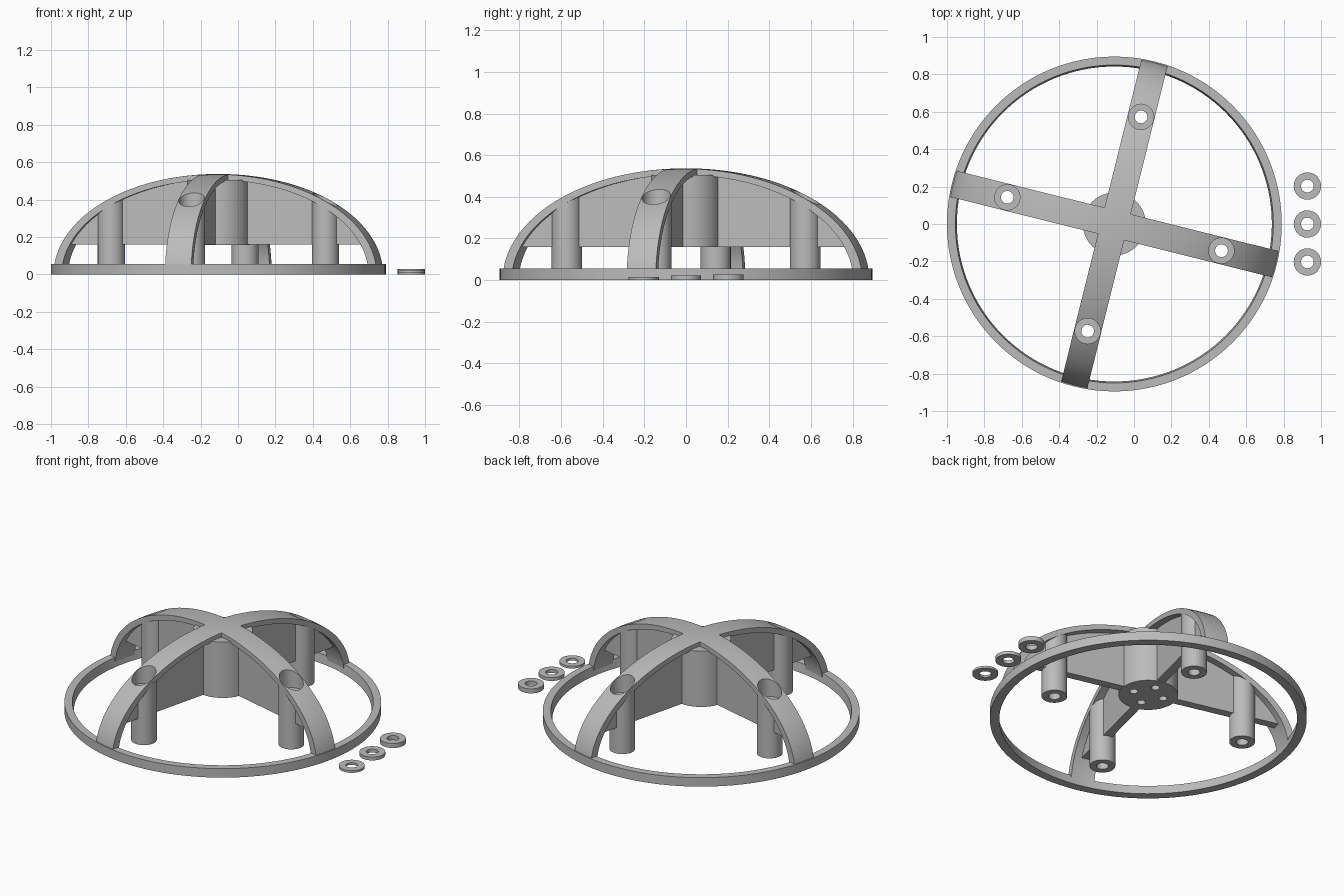
import bpy, bmesh, math
from mathutils import Matrix

cube = bpy.data.objects.get("Cube")
if cube:
    bpy.data.objects.remove(cube, do_unlink=True)

CX = -0.105                      # frame centre on x
TURN = math.radians(-14)         # arm rotation
HEIGHT, RADIUS = 0.537, 0.893    # outer dome

grey = bpy.data.materials.new("plain grey")
grey.use_nodes = True
grey.diffuse_color = (0.5, 0.5, 0.5, 1)
grey.node_tree.nodes["Principled BSDF"].inputs["Base Color"].default_value = (0.5, 0.5, 0.5, 1)


def make(name, bm):
    bmesh.ops.recalc_face_normals(bm, faces=bm.faces)
    mesh = bpy.data.meshes.new(name)
    bm.to_mesh(mesh)
    bm.free()
    mesh.materials.append(grey)
    ob = bpy.data.objects.new(name, mesh)
    bpy.context.collection.objects.link(ob)
    return ob


def lathe(name, profile, centres=((CX, 0),), seg=48):
    """Revolve a closed (radius, z) profile around each centre."""
    bm = bmesh.new()
    for cx, cy in centres:
        rings = []
        for i in range(seg):
            a = math.tau * i / seg
            rings.append([bm.verts.new((cx + r * math.cos(a), cy + r * math.sin(a), z))
                          for r, z in profile])
        n = len(profile)
        for i in range(seg):
            p, q = rings[i], rings[(i + 1) % seg]
            for j in range(n):
                k = (j + 1) % n
                if profile[j][0] or profile[k][0]:
                    bm.faces.new((p[j], q[j], q[k], p[k]))
    bmesh.ops.remove_doubles(bm, verts=bm.verts, dist=1e-6)
    return make(name, bm)


def rod(r, z0, z1):
    return [(0, z0), (r, z0), (r, z1), (0, z1)]


def arc(a, b, steps=40):
    pts = [(a * math.cos(math.pi / 2 * i / steps), b * math.sin(math.pi / 2 * i / steps))
           for i in range(steps)]
    return pts + [(0, b)]


def cross(name, half, z0, z1):
    """Upright prism with a plus-shaped plan."""
    bm = bmesh.new()
    plan = []
    for i in range(4):
        rot = Matrix.Rotation(TURN + i * math.pi / 2, 3, 'Z')
        for x, y in ((1.1, -half), (1.1, half), (half, half)):
            p = rot @ Matrix.Translation((x, y, 0)).to_translation()
            plan.append(bm.verts.new((p.x + CX, p.y, z0)))
    face = bm.faces.new(plan)
    top = bmesh.ops.extrude_face_region(bm, geom=[face])["geom"]
    bmesh.ops.translate(bm, vec=(0, 0, z1 - z0),
                        verts=[v for v in top if isinstance(v, bmesh.types.BMVert)])
    return make(name, bm)


def carve(ob, cutter, operation):
    mod = ob.modifiers.new("carve", 'BOOLEAN')
    mod.operation, mod.object, mod.solver = operation, cutter, 'EXACT'
    bpy.context.view_layer.objects.active = ob
    bpy.ops.object.modifier_apply(modifier=mod.name)


def around(radius):
    return [(CX + radius * math.cos(TURN + i * math.pi / 2),
             radius * math.sin(TURN + i * math.pi / 2)) for i in range(4)]


# Base ring with a slightly tapered inner wall
ring = lathe("base_ring", [(0.895, 0), (0.895, 0.056), (0.85, 0.056), (0.842, 0)], seg=128)

# Curved arms: a dome shell trimmed to a cross
shell = lathe("dome_shell", arc(RADIUS, HEIGHT) + arc(0.848, 0.507)[::-1], seg=128)
arms = cross("curved_arms", 0.072, 0.03, 0.7)
carve(arms, shell, 'INTERSECT')

# Webs and posts end inside the arm thickness
core = lathe("dome_core", arc(0.87, 0.522) + [(0, -0.1), (0.87, -0.1)], seg=128)
webs = cross("web_plates", 0.026, 0.16, 0.7)
posts = lathe("screw_posts", rod(0.0725, 0, 0.6), around(0.59))
for part in (webs, posts):
    carve(part, core, 'INTERSECT')

# Central hub
hub = lathe("centre_hub", rod(0.168, 0.158, 0.506), seg=64)

# Stepped screw bores and blind hub holes
bores = lathe("bore_cutter", [(0, -0.1), (0.034, -0.1), (0.034, 0.32),
                              (0.068, 0.32), (0.068, 0.7), (0, 0.7)], around(0.59))
holes = lathe("hole_cutter", rod(0.024, 0.05, 0.3), around(0.092), 24)
for part in (arms, webs, posts):
    carve(part, bores, 'DIFFERENCE')
for part in (webs, hub):
    carve(part, holes, 'DIFFERENCE')

# Loose washers, each thicker than the last
washers = [lathe("washer_%d" % (i + 1),
                 [(0.073, 0), (0.073, h), (0.034, h), (0.034, 0)], ((0.927, y),))
           for i, (y, h) in enumerate(((-0.203, 0.014), (0, 0.021), (0.203, 0.028)))]

for helper in (shell, core, bores, holes):
    bpy.data.objects.remove(helper, do_unlink=True)

# Smooth curves, sharp edges
bpy.ops.object.select_all(action='DESELECT')
for ob in [ring, arms, webs, posts, hub] + washers:
    ob.select_set(True)
    bpy.context.view_layer.objects.active = ob
bpy.ops.object.shade_smooth_by_angle(angle=math.radians(30))
